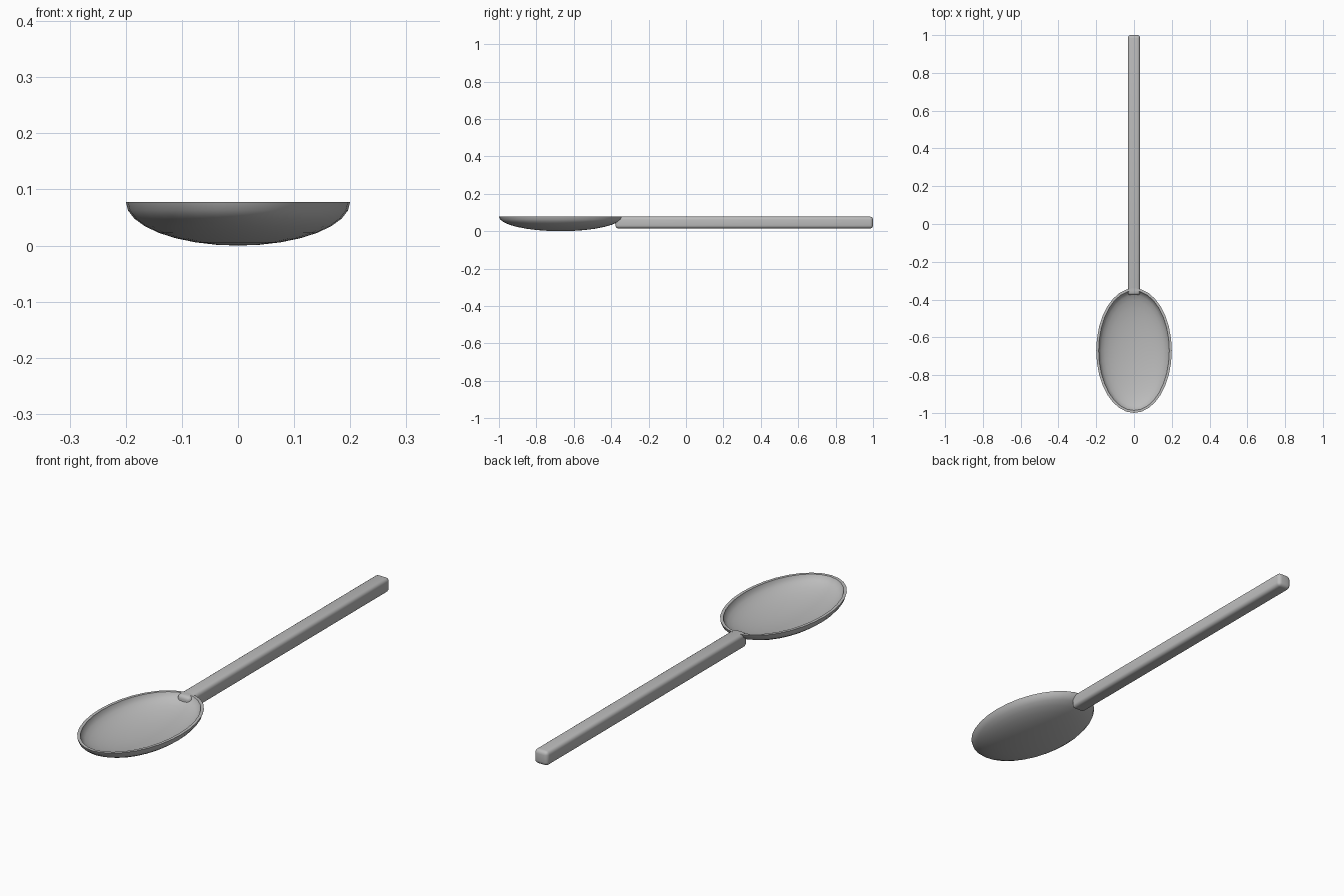
import bpy, bmesh, math
from mathutils import Matrix

if "Cube" in bpy.data.objects:
    bpy.data.objects.remove(bpy.data.objects["Cube"])

metal = bpy.data.materials.new("grey_metal")
metal.diffuse_color = (0.5, 0.5, 0.5, 1)
metal.use_nodes = True
metal.node_tree.nodes["Principled BSDF"].inputs["Base Color"].default_value = metal.diffuse_color


def make_object(name, bm):
    bmesh.ops.recalc_face_normals(bm, faces=bm.faces)
    mesh = bpy.data.meshes.new(name)
    bm.to_mesh(mesh)
    bm.free()
    mesh.materials.append(metal)
    obj = bpy.data.objects.new(name, mesh)
    bpy.context.collection.objects.link(obj)
    bpy.ops.object.select_all(action='DESELECT')
    obj.select_set(True)
    bpy.context.view_layer.objects.active = obj
    bpy.ops.object.shade_smooth_by_angle(angle=math.radians(35))
    return obj


# Bowl: hollow half ellipsoid with a flat rim
RIM_Z, CENTRE_Y = 0.078, -0.67
SEGMENTS, RINGS = 32, 8


def half_shell(bm, rx, ry, depth):
    """Rings from the rim down to the pole; returns the rim loop."""
    loops = []
    for i in range(RINGS):
        a = math.pi / 2 * i / RINGS
        loops.append([bm.verts.new((rx * math.cos(a) * math.cos(t),
                                    CENTRE_Y + ry * math.cos(a) * math.sin(t),
                                    RIM_Z - depth * math.sin(a)))
                      for t in (2 * math.pi * j / SEGMENTS for j in range(SEGMENTS))])
    pole = bm.verts.new((0, CENTRE_Y, RIM_Z - depth))
    for upper, lower in zip(loops, loops[1:]):
        bridge(bm, upper, lower)
    for j in range(SEGMENTS):
        bm.faces.new((loops[-1][j], loops[-1][(j + 1) % SEGMENTS], pole))
    return loops[0]


def bridge(bm, a, b):
    for j in range(SEGMENTS):
        k = (j + 1) % SEGMENTS
        bm.faces.new((a[j], a[k], b[k], b[j]))


bm = bmesh.new()
outer = half_shell(bm, 0.2, 0.33, RIM_Z)
inner = half_shell(bm, 0.187, 0.317, RIM_Z - 0.013)
bridge(bm, outer, inner)
make_object("bowl", bm)

# Handle: long rounded bar whose end pokes into the bowl
Y0, Y1, Z0, Z1, WIDTH = -0.377, 1.0, 0.015, 0.078, 0.065
bm = bmesh.new()
bmesh.ops.create_cube(bm, size=1, matrix=Matrix.Translation((0, (Y0 + Y1) / 2, (Z0 + Z1) / 2))
                      @ Matrix.Diagonal((WIDTH, Y1 - Y0, Z1 - Z0, 1)))
bmesh.ops.bevel(bm, geom=bm.edges[:], offset=0.016, segments=4, profile=0.5, affect='EDGES')
make_object("handle", bm)
